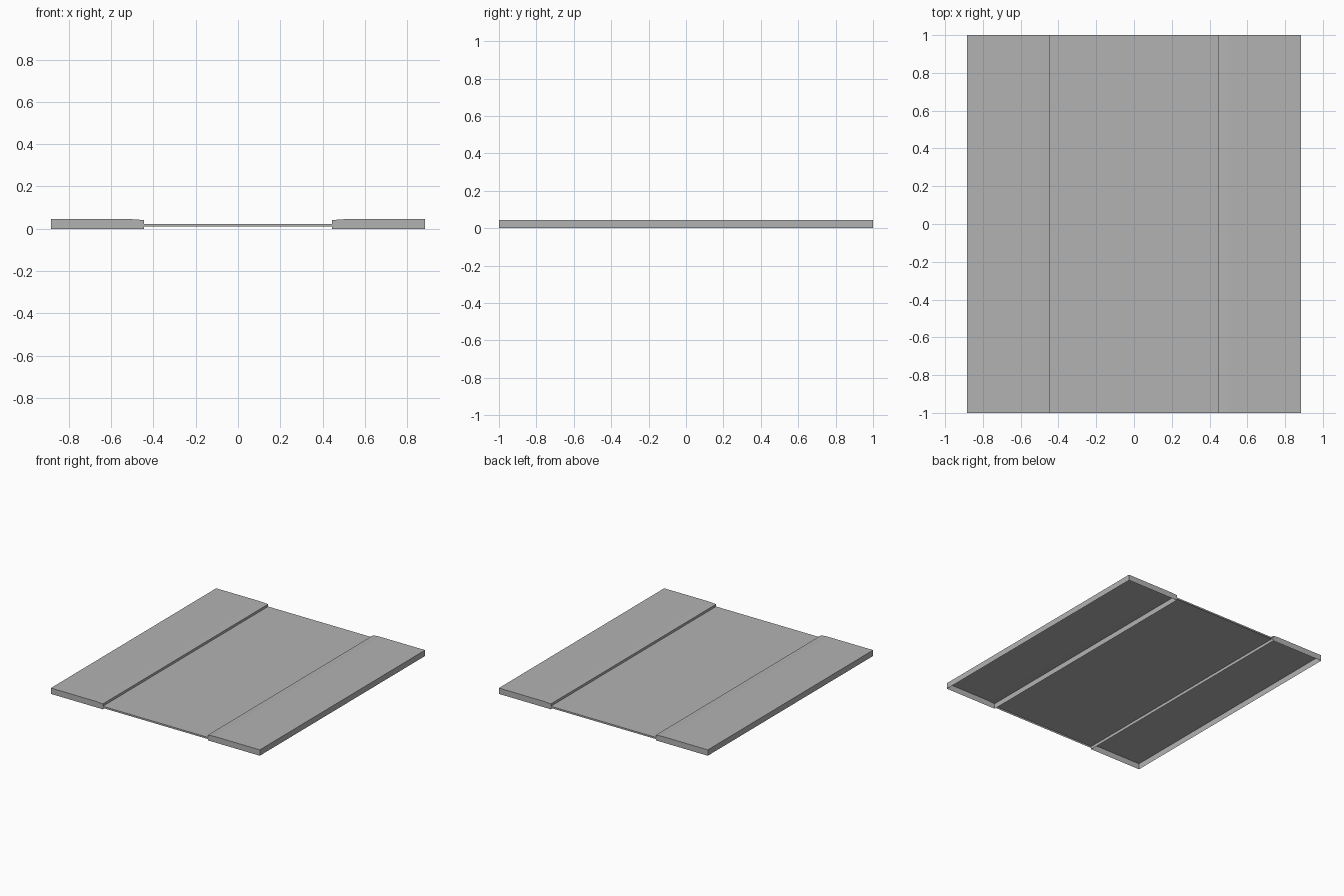
import bpy
import bmesh

cube = bpy.data.objects.get("Cube")
if cube:
    bpy.data.objects.remove(cube, do_unlink=True)

HALF_W, HALF_L = 0.885, 1.0
CURB_X, SLAB_X = 0.445, 0.5
ROAD_Z, ROAD_LOW = 0.023, 0.01
CURB_Z, SLAB_Z = 0.041, 0.045

grey = bpy.data.materials.new("concrete grey")
grey.use_nodes = True
colour = (0.45, 0.45, 0.45, 1)
grey.diffuse_color = colour
grey.node_tree.nodes["Principled BSDF"].inputs["Base Color"].default_value = colour


def shell(name, polygons):
    """Make an open sheet object from a list of polygons."""
    bm = bmesh.new()
    for points in polygons:
        bm.faces.new([bm.verts.new(p) for p in points])
    bmesh.ops.remove_doubles(bm, verts=bm.verts, dist=0.0001)
    mesh = bpy.data.meshes.new(name)
    bm.to_mesh(mesh)
    bm.free()
    mesh.materials.append(grey)
    obj = bpy.data.objects.new(name, mesh)
    bpy.context.collection.objects.link(obj)
    return obj


def strip(a, b, y0, y1):
    """Sweep the (x, z) segment a-b along y, facing up when a is left of b."""
    (xa, za), (xb, zb) = a, b
    return [(xa, y0, za), (xb, y0, zb), (xb, y1, zb), (xa, y1, za)]


def ends(profile):
    """Front and back walls with the same (x, z) outline."""
    front = [(x, -HALF_L, z) for x, z in profile]
    back = [(x, HALF_L, z) for x, z in reversed(profile)]
    return [front, back]


# Road deck with a shallow lip at both ends
deck = [strip((-CURB_X, ROAD_Z), (CURB_X, ROAD_Z), -HALF_L, HALF_L)]
deck += ends([(-CURB_X, ROAD_LOW), (CURB_X, ROAD_LOW),
              (CURB_X, ROAD_Z), (-CURB_X, ROAD_Z)])
shell("road", deck)


def flip(side, polygons):
    """Mirror polygons in x, keeping their outward direction."""
    if side > 0:
        return polygons
    return [[(-x, y, z) for x, y, z in reversed(p)] for p in polygons]


for label, side in (("left", 1), ("right", -1)):
    # Curb: riser, gently sloping top and end walls
    curb = [strip((CURB_X, 0), (CURB_X, CURB_Z), -HALF_L, HALF_L),
            strip((CURB_X, CURB_Z), (SLAB_X, SLAB_Z), -HALF_L, HALF_L)]
    curb[0].reverse()
    curb += ends([(CURB_X, 0), (SLAB_X, 0), (SLAB_X, SLAB_Z), (CURB_X, CURB_Z)])
    shell(label + "_curb", flip(side, curb))

    # Four pavement slabs, open below
    for i in range(4):
        y0 = -HALF_L + i * 0.5
        slab = [strip((SLAB_X, SLAB_Z), (HALF_W, SLAB_Z), y0, y0 + 0.5)]
        shell(f"{label}_pavement_slab_{i + 1}", flip(side, slab))

    # Outer and end walls of the pavement
    outer = [(HALF_W, -HALF_L, 0), (HALF_W, HALF_L, 0),
             (HALF_W, HALF_L, SLAB_Z), (HALF_W, -HALF_L, SLAB_Z)]
    walls = [outer] + ends([(SLAB_X, 0), (HALF_W, 0),
                            (HALF_W, SLAB_Z), (SLAB_X, SLAB_Z)])
    shell(label + "_pavement_walls", flip(side, walls))
